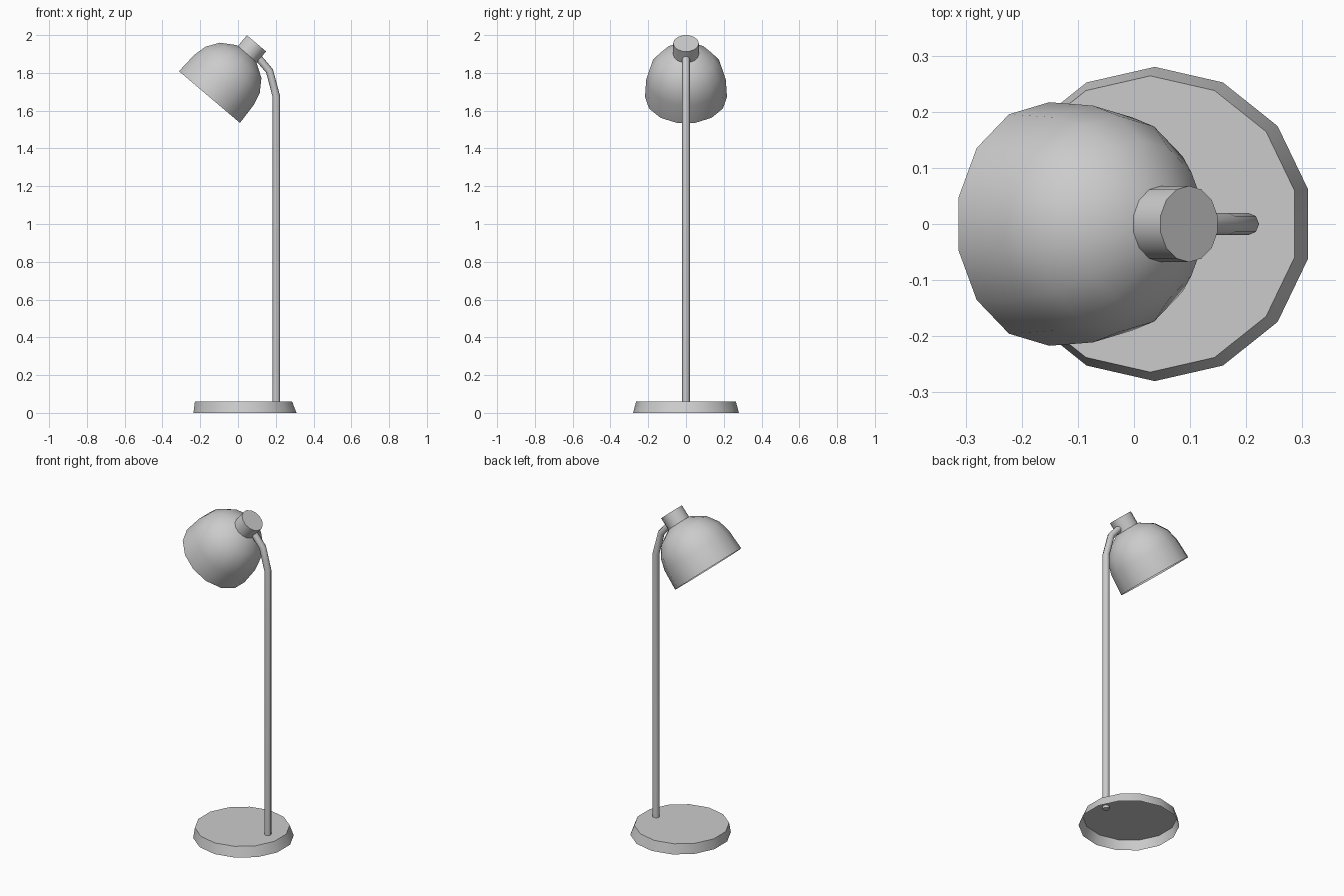
import bpy, bmesh, math
from mathutils import Matrix

if "Cube" in bpy.data.objects:
    bpy.data.objects.remove(bpy.data.objects["Cube"])

SIDES = 14
TILT = math.radians(40.3)


def lathe(name, profile, matrix, close_top=True, close_bottom=False):
    """Revolve (radius, height) points, bottom to top, into a low-poly shell."""
    bm = bmesh.new()
    rings = []
    for r, h in profile:
        ring = []
        for i in range(SIDES):
            a = (i + 0.5) * 2 * math.pi / SIDES
            ring.append(bm.verts.new((r * math.cos(a), r * math.sin(a), h)))
        rings.append(ring)
    for lo, hi in zip(rings, rings[1:]):
        for i in range(SIDES):
            j = (i + 1) % SIDES
            bm.faces.new((lo[i], lo[j], hi[j], hi[i]))
    if close_top:
        bm.faces.new(rings[-1])
    if close_bottom:
        bm.faces.new(rings[0][::-1])
    bm.transform(matrix)
    mesh = bpy.data.meshes.new(name)
    bm.to_mesh(mesh)
    bm.free()
    obj = bpy.data.objects.new(name, mesh)
    bpy.context.collection.objects.link(obj)
    smooth(obj)
    return obj


def smooth(obj):
    bpy.ops.object.select_all(action='DESELECT')
    obj.select_set(True)
    bpy.context.view_layer.objects.active = obj
    bpy.ops.object.shade_smooth_by_angle(angle=math.radians(46))


# Foot: tapered shell, open underneath, top ring slightly off centre
base = lathe("base", [(0.28, 0), (0.264, 0.06)],
             Matrix.Translation((0.037, 0, 0)))
for v in base.data.vertices:
    if v.co.z > 0.03:
        v.co.x -= 0.008

# Shade and its cap share one tilted frame, centred on the open rim
head = Matrix.Translation((-0.151, 0, 1.672)) @ Matrix.Rotation(TILT, 4, 'Y')
lathe("lamp_shade",
      [(0.217, 0), (0.211, 0.12), (0.193, 0.19), (0.148, 0.255),
       (0.071, 0.302), (0.02, 0.31)], head)
lathe("shade_cap", [(0.068, 0.298), (0.068, 0.378)],
      head @ Matrix.Translation((0.006, 0, 0)), close_bottom=True)

# Stem: round tube that bends over into the cap
curve = bpy.data.curves.new("stem", 'CURVE')
curve.dimensions = '3D'
curve.bevel_depth = 0.02
curve.bevel_resolution = 2
curve.use_fill_caps = True
path = [(0.203, 0.045), (0.203, 1.675), (0.167, 1.81), (0.095, 1.895)]
spline = curve.splines.new('POLY')
spline.points.add(len(path) - 1)
for p, (x, z) in zip(spline.points, path):
    p.co = (x, 0, z, 1)
stem = bpy.data.objects.new("stem", curve)
bpy.context.collection.objects.link(stem)
bpy.ops.object.select_all(action='DESELECT')
stem.select_set(True)
bpy.context.view_layer.objects.active = stem
bpy.ops.object.convert(target='MESH')
smooth(bpy.context.view_layer.objects.active)
